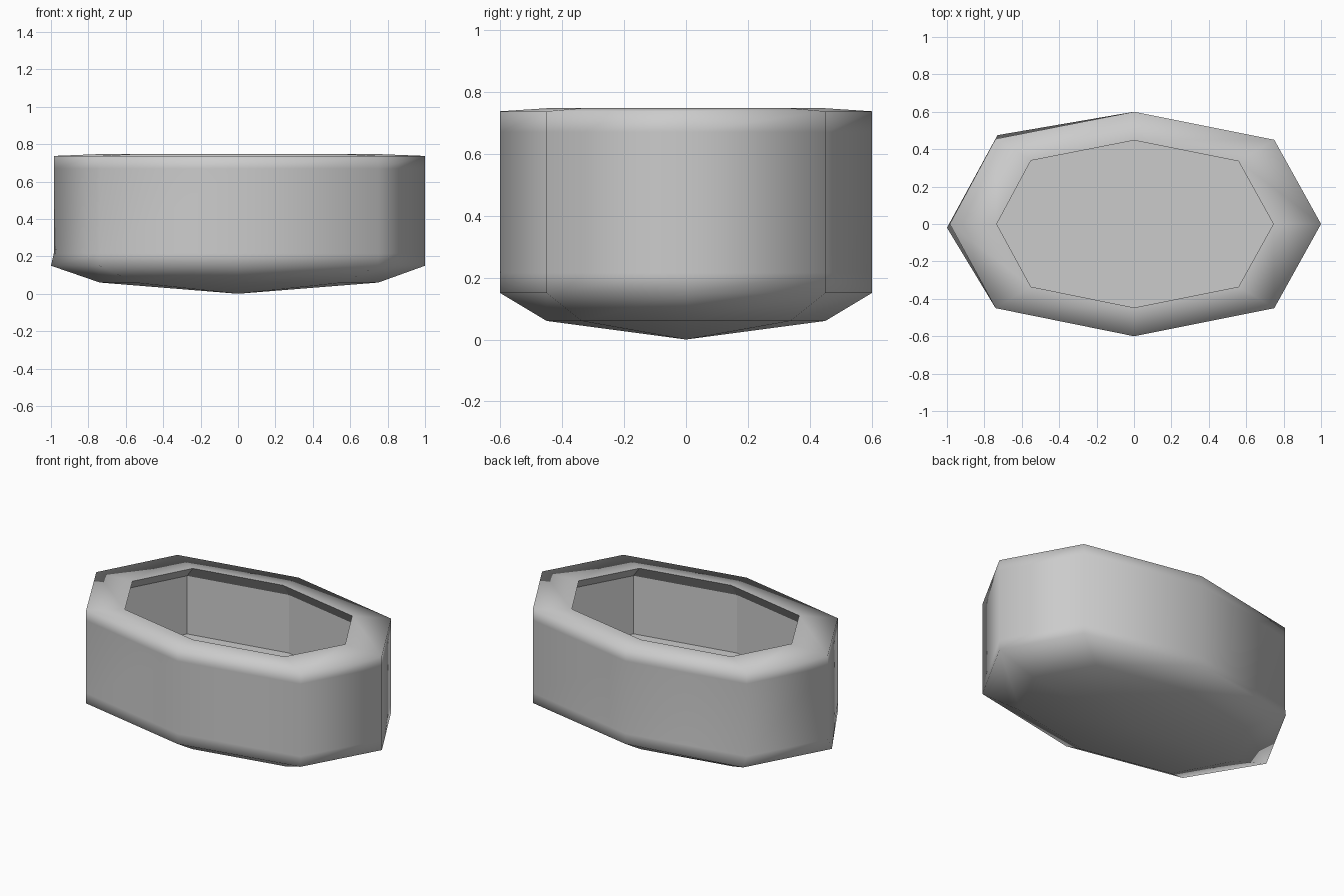
import bpy, bmesh
from mathutils import Vector

cube = bpy.data.objects.get("Cube")
if cube:
    bpy.data.objects.remove(cube, do_unlink=True)

# Single stone-grey material
grey = bpy.data.materials.new("stone_grey")
grey.use_nodes = True
colour = (0.6, 0.6, 0.6, 1)
grey.diffuse_color = colour
grey.node_tree.nodes["Principled BSDF"].inputs["Base Color"].default_value = colour

# Elongated octagon, counter-clockwise from +x
OUTLINE = [(1, 0), (0.75, 0.45), (0, 0.6), (-0.74, 0.455),
           (-0.985, 0), (-0.74, -0.45), (0, -0.6), (0.75, -0.45)]
LEFT, BACK_LEFT = 4, 3

bm = bmesh.new()


def ring(scale, z):
    return [bm.verts.new((x * scale, y * scale, z)) for x, y in OUTLINE]


def bridge(lower, upper, smooth):
    for i in range(len(lower)):
        j = (i + 1) % len(lower)
        bm.faces.new((lower[i], lower[j], upper[j], upper[i])).smooth = smooth


# Outer shell: underside, wall with tight rounded edges, rim
shell = [ring(s, z) for s, z in
         [(0.75, 0.06), (1, 0.15), (1, 0.215), (1, 0.67), (1, 0.737), (0.745, 0.747)]]
for lower, upper in zip(shell, shell[1:]):
    bridge(lower, upper, True)

# Slightly skewed lower corners on the left
shell[1][LEFT].co = Vector((-1, -0.02, 0.15))
shell[1][BACK_LEFT].co = Vector((-0.73, 0.475, 0.15))

# Shallow pointed underside
tip = bm.verts.new((0, 0, 0))
for a, b in zip(shell[0], shell[0][1:] + shell[0][:1]):
    bm.faces.new((tip, b, a)).smooth = True

# Hollow: undercut lip, flat walls and floor
lip = ring(0.84, 0.665)
floor = ring(0.84, 0.3)
bridge(shell[-1], lip, False)
bridge(lip, floor, False)
bm.faces.new(floor)

bmesh.ops.recalc_face_normals(bm, faces=bm.faces)
mesh = bpy.data.meshes.new("basin")
bm.to_mesh(mesh)
bm.free()
mesh.materials.append(grey)
basin = bpy.data.objects.new("basin", mesh)
bpy.context.collection.objects.link(basin)
